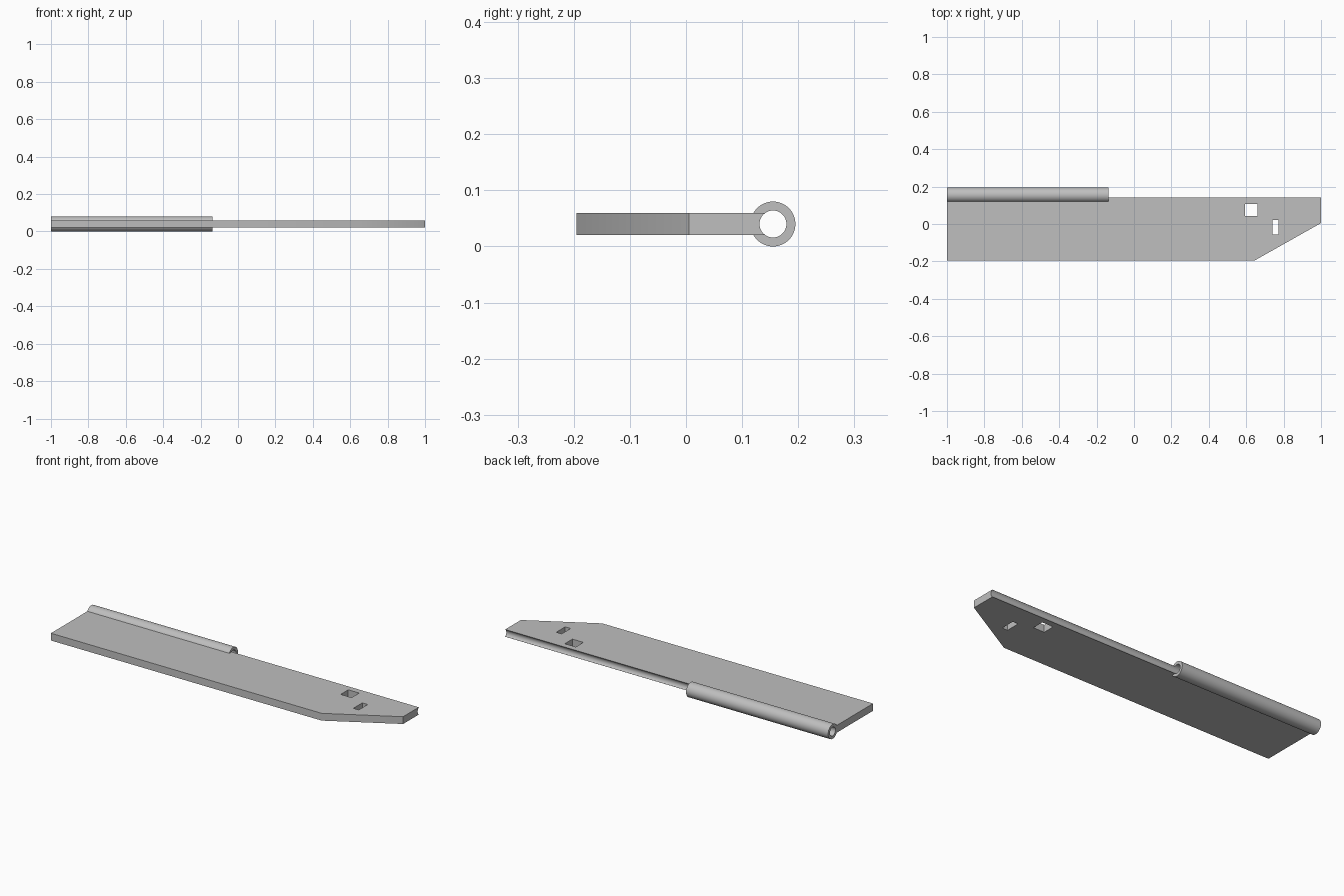
import bpy
import bmesh
import math

cube = bpy.data.objects.get("Cube")
if cube:
    bpy.data.objects.remove(cube, do_unlink=True)

grey = bpy.data.materials.new("plain_grey")
grey.use_nodes = True
colour = (0.52, 0.52, 0.52, 1)
grey.diffuse_color = colour
grey.node_tree.nodes["Principled BSDF"].inputs["Base Color"].default_value = colour

AXIS_Y, AXIS_Z = 0.155, 0.04      # centre line of the hinge barrel
BOTTOM, TOP = 0.02, 0.06          # plate thickness


def prism(name, points, offset):
    """Extrude a closed outline along the offset vector."""
    bm = bmesh.new()
    face = bm.faces.new([bm.verts.new(p) for p in points])
    result = bmesh.ops.extrude_face_region(bm, geom=[face])
    verts = [v for v in result["geom"] if isinstance(v, bmesh.types.BMVert)]
    bmesh.ops.translate(bm, vec=offset, verts=verts)
    bmesh.ops.recalc_face_normals(bm, faces=bm.faces)
    mesh = bpy.data.meshes.new(name)
    bm.to_mesh(mesh)
    bm.free()
    mesh.materials.append(grey)
    obj = bpy.data.objects.new(name, mesh)
    bpy.context.collection.objects.link(obj)
    return obj


def slab(name, outline, low, high):
    return prism(name, [(x, y, low) for x, y in outline], (0, 0, high - low))


def rod(name, radius, start, end, sides=64):
    angles = [math.tau * i / sides for i in range(sides)]
    ring = [(start, AXIS_Y + radius * math.cos(a), AXIS_Z + radius * math.sin(a))
            for a in angles]
    return prism(name, ring, (end - start, 0, 0))


def combine(target, tool, operation):
    """Apply a boolean and discard the tool object."""
    tool.hide_render = True
    mod = target.modifiers.new(operation, "BOOLEAN")
    mod.operation, mod.solver, mod.object = operation, "EXACT", tool
    bpy.context.view_layer.objects.active = target
    bpy.ops.object.modifier_apply(modifier=mod.name)
    bpy.data.objects.remove(tool, do_unlink=True)


# Flat leaf with one slanted corner
leaf = slab("hinge_leaf", [(-1, -0.195), (0.645, -0.195), (1, 0.005),
                           (1, 0.141), (-1, 0.141)], BOTTOM, TOP)

# Barrel along part of the back edge
combine(leaf, rod("barrel", 0.04, -1, -0.137), "UNION")

# Bore through the barrel, continuing as a groove in the back edge
combine(leaf, rod("bore", 0.024, -1.1, 1.1), "DIFFERENCE")

# Square hole and narrow slot
for x0, x1, y0, y1 in [(0.594, 0.661, 0.042, 0.108), (0.74, 0.773, -0.056, 0.022)]:
    opening = slab("opening", [(x0, y0), (x1, y0), (x1, y1), (x0, y1)], -0.1, 0.2)
    combine(leaf, opening, "DIFFERENCE")

bpy.ops.object.select_all(action="DESELECT")
leaf.select_set(True)
bpy.context.view_layer.objects.active = leaf
bpy.ops.object.shade_smooth_by_angle(angle=math.radians(30))
